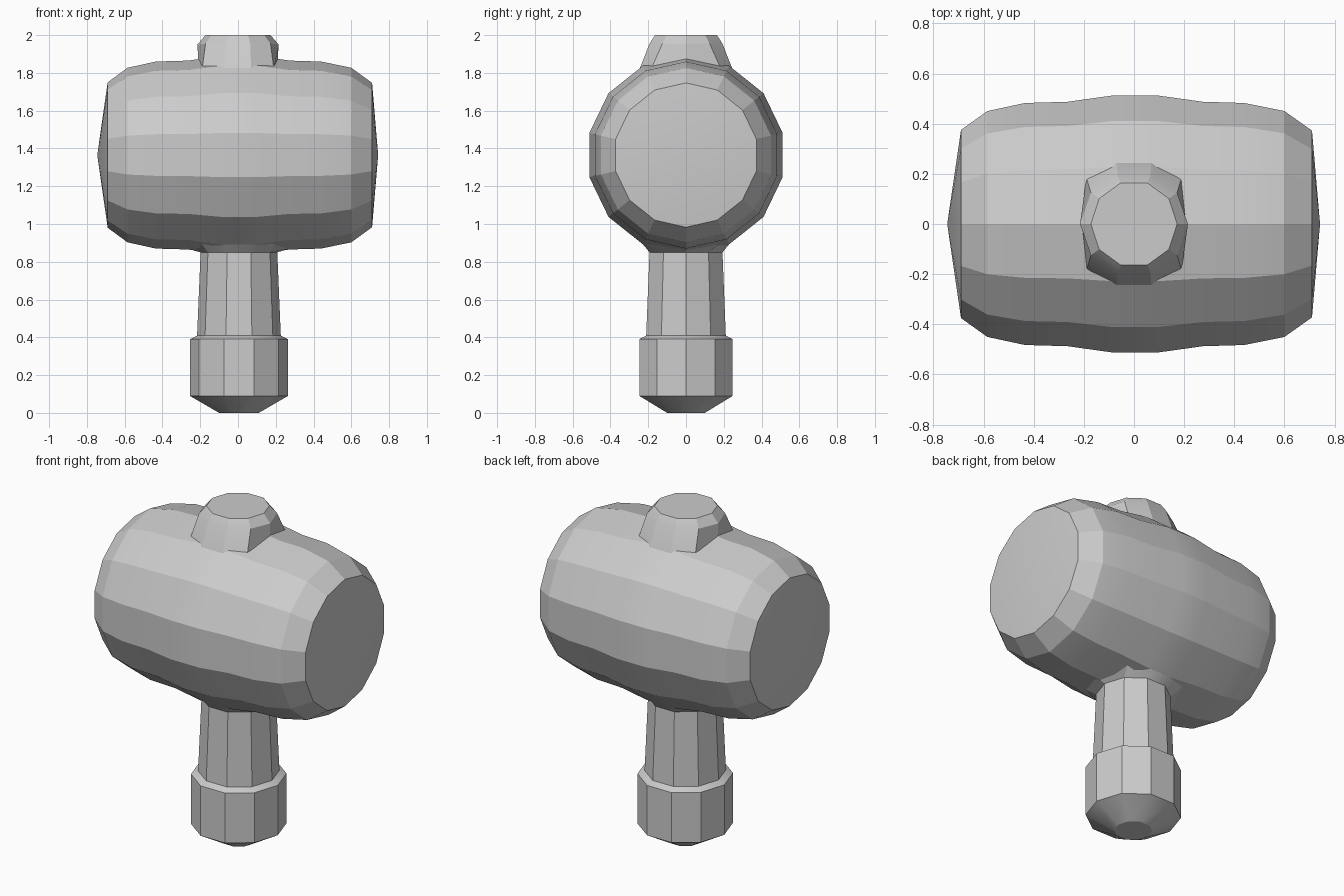
import bpy
import bmesh
from math import sin, cos, tau, radians

if "Cube" in bpy.data.objects:
    bpy.data.objects.remove(bpy.data.objects["Cube"])


def loft(name, rings, start=None, end=None):
    """Bridge equal-sized rings; each end is None (open), 'cap' or an apex point."""
    bm = bmesh.new()
    rows = [[bm.verts.new(p) for p in ring] for ring in rings]
    n = len(rows[0])
    for a, b in zip(rows, rows[1:]):
        for i in range(n):
            j = (i + 1) % n
            bm.faces.new((a[i], a[j], b[j], b[i]))
    for row, tip in ((rows[0], start), (rows[-1], end)):
        if tip == 'cap':
            bm.faces.new(row)
        elif tip:
            apex = bm.verts.new(tip)
            for i in range(n):
                bm.faces.new((row[i], row[(i + 1) % n], apex))
    bmesh.ops.recalc_face_normals(bm, faces=bm.faces[:])
    mesh = bpy.data.meshes.new(name)
    bm.to_mesh(mesh)
    bm.free()
    obj = bpy.data.objects.new(name, mesh)
    bpy.context.collection.objects.link(obj)
    bpy.ops.object.select_all(action='DESELECT')
    obj.select_set(True)
    bpy.context.view_layer.objects.active = obj
    bpy.ops.object.shade_smooth_by_angle(angle=radians(20))
    return obj


def decagon(r, z, dx=0.005):
    return [(dx + r * cos(tau * i / 10), r * sin(tau * i / 10), z) for i in range(10)]


def collar(a, b, c):
    """Ten-sided ring mirrored from three points of one quadrant."""
    q = [a, b, c]
    half = q + [(-x, y, z) for x, y, z in reversed(q)]
    return half + [(x, -y, z) for x, y, z in (half[4], half[3], half[2], half[1])]


# Barrel head: 14-sided rings along x, slightly swollen in the middle
HEAD_Z = 1.365
head_profile = [(-0.69, 0.385), (-0.585, 0.462), (-0.435, 0.495), (-0.265, 0.5),
                (-0.09, 0.525), (0.1, 0.525), (0.275, 0.5), (0.44, 0.495),
                (0.6, 0.462), (0.71, 0.382)]
head_rings = [[(x, r * sin(tau * i / 14), HEAD_Z + r * cos(tau * i / 14)) for i in range(14)]
              for x, r in head_profile]
loft("head", head_rings, (-0.745, 0, HEAD_Z), (0.742, 0, HEAD_Z))

# Top boss: chamfered cap flaring onto the barrel
loft("top_boss", [
    collar((0.21, 0, 1.86), (0.19, 0.185, 1.82), (0.07, 0.252, 1.805)),
    collar((0.215, 0, 1.95), (0.172, 0.125, 1.955), (0.065, 0.193, 1.955)),
    decagon(0.172, 2.0, 0)], end='cap')

# Handle shaft with a flare where it meets the head
loft("handle", [
    decagon(0.222, 0.4),
    decagon(0.203, 0.85),
    collar((0.28, 0, 0.872), (0.2, 0.19, 0.905), (0.085, 0.29, 0.968))])

# Grip end: collar step, straight body, tapered pommel
loft("grip", [
    decagon(0.105, 0),
    decagon(0.26, 0.09),
    decagon(0.26, 0.39),
    decagon(0.22, 0.41)], start='cap')
